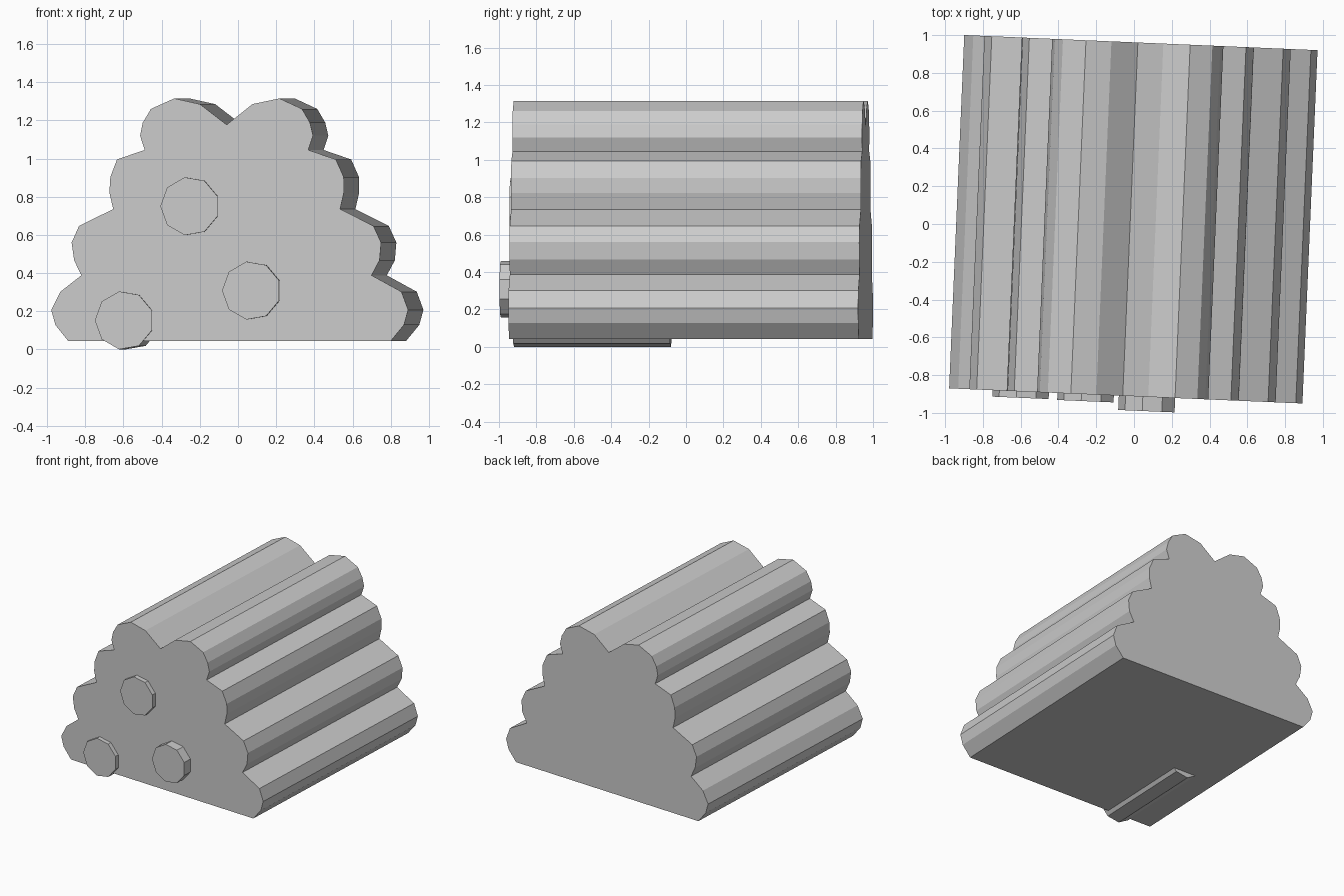
import bpy, bmesh, math
from mathutils import Matrix

if "Cube" in bpy.data.objects:
    bpy.data.objects.remove(bpy.data.objects["Cube"])

# The whole stack is turned slightly about z
PLACE = Matrix.Translation((-0.0025, 0.025, 0)) @ Matrix.Rotation(math.atan2(-0.08, 1.87), 4, 'Z')
HALF = 0.936


def extrude_profile(name, pts, y0, y1):
    """Prism along y from (x, z) points listed clockwise seen from the front."""
    bm = bmesh.new()
    face = bm.faces.new([bm.verts.new((x, y0, z)) for x, z in pts])
    moved = bmesh.ops.extrude_face_region(bm, geom=[face])["geom"]
    verts = [g for g in moved if isinstance(g, bmesh.types.BMVert)]
    bmesh.ops.translate(bm, verts=verts, vec=(0, y1 - y0, 0))
    if face.is_valid is False or len([f for f in bm.faces if len(f.verts) == len(pts)]) < 2:
        bm.faces.new([v for v in bm.verts if abs(v.co.y - y0) < 1e-6])
    bmesh.ops.recalc_face_normals(bm, faces=bm.faces[:])
    bm.transform(PLACE)
    mesh = bpy.data.meshes.new(name)
    bm.to_mesh(mesh)
    bm.free()
    obj = bpy.data.objects.new(name, mesh)
    bpy.context.collection.objects.link(obj)
    return obj


# Scalloped pile outline as seen on the front face, from bottom left over the top
outline = [
    (-.89, .043), (-.958, .128), (-.98, .207), (-.932, .302),
    (-.822, .388), (-.86, .467), (-.873, .56), (-.834, .647),
    (-.655, .735), (-.675, .822), (-.67, .903), (-.635, .995),
    (-.49, 1.045), (-.514, 1.12), (-.50, 1.188), (-.457, 1.26), (-.335, 1.315), (-.20, 1.285),
    (-.06, 1.177),
    (.075, 1.285), (.217, 1.315), (.335, 1.26), (.377, 1.188), (.393, 1.12), (.368, 1.045),
    (.513, .995), (.554, .903), (.555, .822), (.535, .735),
    (.71, .647), (.75, .56), (.742, .467), (.70, .388),
    (.857, .302), (.892, .207), (.87, .128), (.80, .043),
]
extrude_profile("log_pile", [(x + 0.043, z) for x, z in outline], -HALF, HALF)

# Nine-sided single logs poking out of the front
logs = [("log_low", -.596, .152, .034), ("log_high", -.252, .75, .037), ("log_middle", .073, .308, .076)]
for name, cx, cz, out in logs:
    ring = []
    for i in range(9):
        a = math.pi - i * math.tau / 9
        ring.append((cx + 0.043 + 0.154 * math.cos(a), cz + 0.154 * math.sin(a)))
    extrude_profile(name, ring, -HALF - out, -HALF - out + 0.84)
